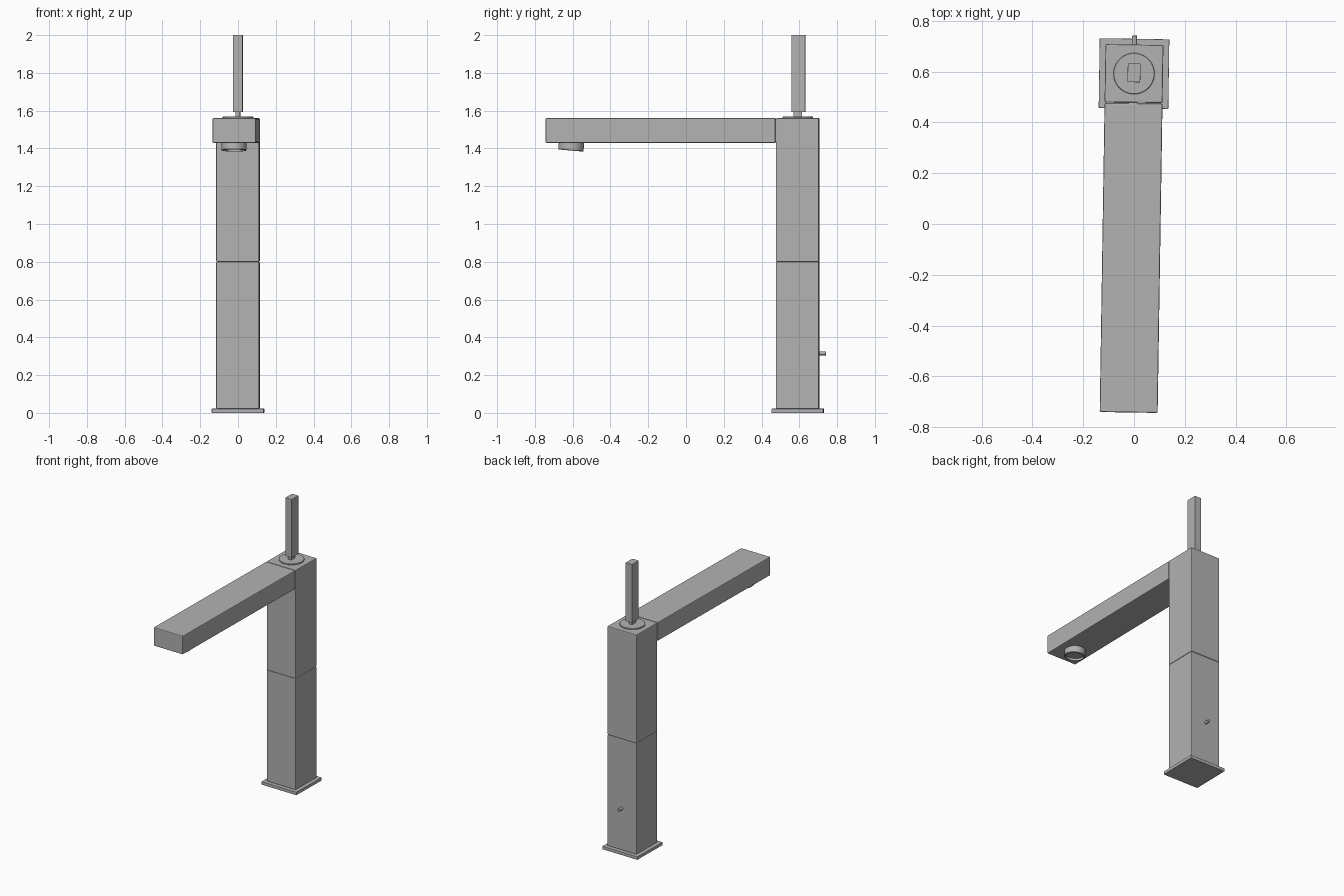
import bpy, bmesh, math
from mathutils import Matrix, Vector

cube = bpy.data.objects.get("Cube")
if cube:
    bpy.data.objects.remove(cube, do_unlink=True)

AXIS_Y = 0.592                      # column axis
TURN = Matrix.Rotation(math.radians(-0.9), 4, 'Z')   # slight swivel of the whole tap

GREY = (0.45, 0.45, 0.45, 1)
metal = bpy.data.materials.new("grey metal")
metal.use_nodes = True
metal.diffuse_color = GREY
metal.node_tree.nodes["Principled BSDF"].inputs["Base Color"].default_value = GREY


def finish(name, bm, bevel=0.0, smooth=False):
    """Turn a bmesh, given relative to the column axis, into an object."""
    bmesh.ops.recalc_face_normals(bm, faces=bm.faces[:])
    mesh = bpy.data.meshes.new(name)
    bm.to_mesh(mesh)
    bm.free()
    mesh.materials.append(metal)
    ob = bpy.data.objects.new(name, mesh)
    bpy.context.collection.objects.link(ob)
    ob.matrix_world = Matrix.Translation((0, AXIS_Y, 0)) @ TURN
    if bevel:
        mod = ob.modifiers.new("edge bevel", 'BEVEL')
        mod.width = bevel
        mod.segments = 2
    if smooth:
        bpy.ops.object.select_all(action='DESELECT')
        ob.select_set(True)
        bpy.context.view_layer.objects.active = ob
        bpy.ops.object.shade_smooth_by_angle(angle=math.radians(35))
    return ob


def box(name, x, y, z, bevel=0.0):
    """Box from (min, max) ranges."""
    bm = bmesh.new()
    bmesh.ops.create_cube(bm, size=1)
    for v in bm.verts:
        v.co = Vector([(r[0] + r[1]) / 2 + c * (r[1] - r[0])
                       for c, r in zip(v.co, (x, y, z))])
    return finish(name, bm, bevel)


def lathe(name, profile, matrix, steps=48):
    """Spin (radius, height) points around z, then place with matrix."""
    bm = bmesh.new()
    verts = [bm.verts.new((r, 0, h)) for r, h in profile]
    edges = [bm.edges.new(p) for p in zip(verts, verts[1:])]
    bmesh.ops.spin(bm, geom=verts + edges, cent=(0, 0, 0), axis=(0, 0, 1),
                   angle=2 * math.pi, steps=steps)
    bmesh.ops.remove_doubles(bm, verts=bm.verts[:], dist=1e-5)
    bmesh.ops.transform(bm, matrix=matrix, verts=bm.verts[:])
    return finish(name, bm, smooth=True)


# Base plate and two-part square column
H = 0.114
box("base_plate", (-0.137, 0.137), (-0.137, 0.137), (0, 0.022), 0.002)
box("lower_column", (-H, H), (-H, H), (0.022, 0.8), 0.005)
box("upper_column", (-H, H), (-H, H), (0.8, 1.56), 0.005)

# Horizontal spout
box("spout", (-H, H), (-1.334, -H - 0.003), (1.43, 1.56), 0.005)
box("spout_joint", (-H + 0.006, H - 0.006), (-H - 0.01, -H + 0.01), (1.436, 1.554))

# Tilted, recessed outlet under the spout
lathe("outlet", [(0, 0.04), (0.067, 0.04), (0.067, -0.018), (0.064, -0.021),
                 (0.056, -0.021), (0.056, -0.006), (0, -0.006)],
      Matrix.Translation((-0.002, -1.2, 1.41)) @ Matrix.Rotation(math.radians(-5), 4, 'X'))

# Lever assembly on top
lathe("top_disc", [(0, 1.55), (0.081, 1.55), (0.081, 1.566), (0.079, 1.568), (0, 1.568)],
      Matrix.Identity(4))
box("lever_neck", (-0.012, 0.012), (-0.022, 0.022), (1.56, 1.6))
box("lever", (-0.025, 0.025), (-0.034, 0.04), (1.592, 2.0), 0.001)

# Small pin on the back of the column
lathe("back_pin", [(0, 0), (0.01, 0), (0.01, 0.046), (0.008, 0.048), (0, 0.048)],
      Matrix.Translation((0, 0.102, 0.315)) @ Matrix.Rotation(math.radians(-90), 4, 'X'), 20)
